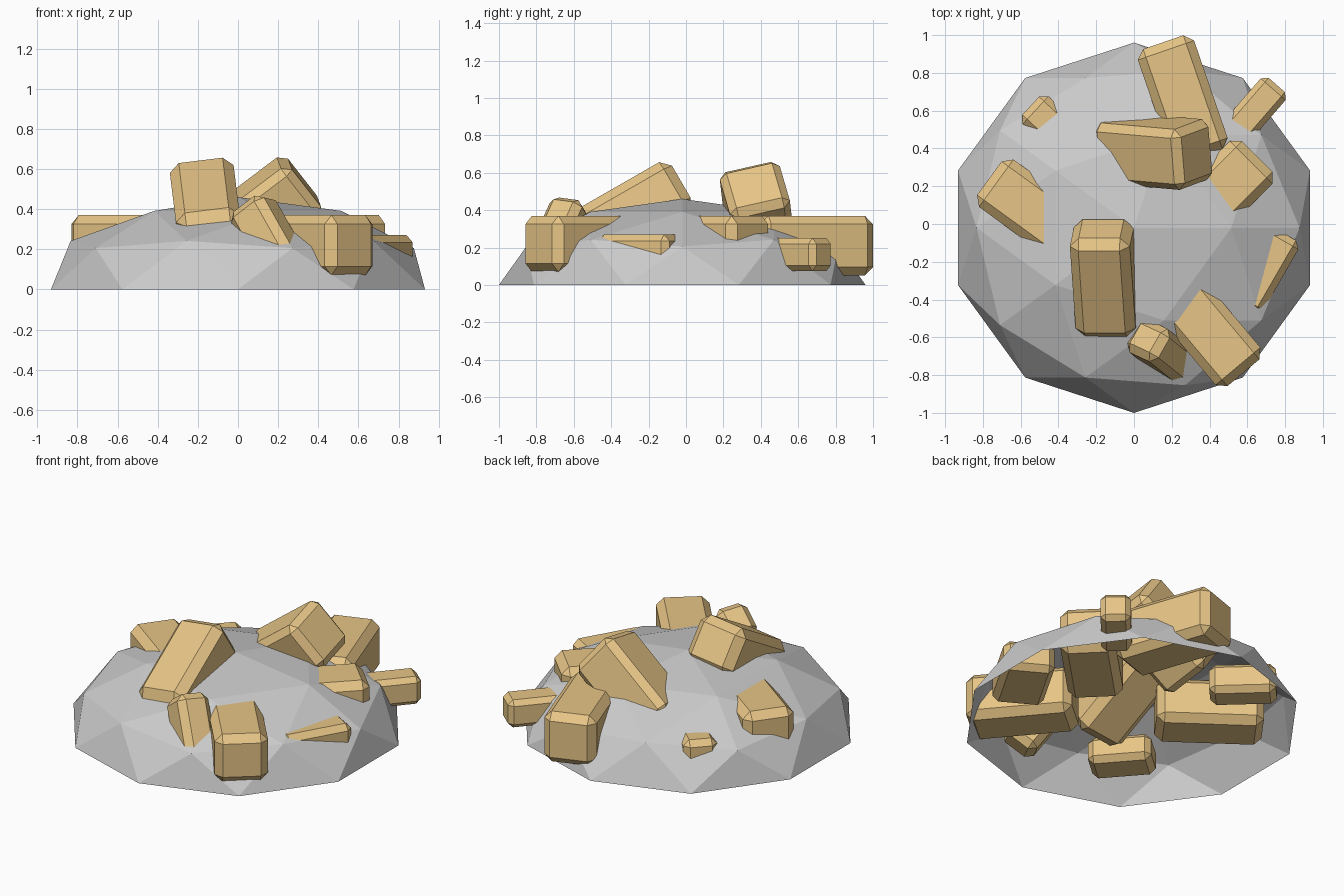
import bpy, bmesh
from math import radians
from mathutils import Matrix, Euler

if "Cube" in bpy.data.objects:
    bpy.data.objects.remove(bpy.data.objects["Cube"])

tan = bpy.data.materials.new("tan_stone")
tan.diffuse_color = (0.8, 0.56, 0.24, 1)
tan.use_nodes = True
tan.node_tree.nodes["Principled BSDF"].inputs["Base Color"].default_value = tan.diffuse_color


def finish(bm, name, mat=None):
    me = bpy.data.meshes.new(name)
    bm.to_mesh(me)
    bm.free()
    ob = bpy.data.objects.new(name, me)
    bpy.context.collection.objects.link(ob)
    if mat:
        me.materials.append(mat)
    return ob


def stone(name, loc, size, rot, bevel=0.05):
    """Chamfered block: centre, full size, rotation in degrees."""
    bm = bmesh.new()
    bmesh.ops.create_cube(bm, size=1)
    bmesh.ops.scale(bm, vec=size, verts=bm.verts)
    bmesh.ops.bevel(bm, geom=bm.edges[:], offset=bevel, segments=1,
                    affect='EDGES', profile=0.5)
    turn = Euler([radians(a) for a in rot]).to_matrix().to_4x4()
    bm.transform(Matrix.Translation(loc) @ turn)
    finish(bm, name, tan)


def flat_stone(name, x, y, length, width, z0, z1, yaw, bevel=0.045):
    """Level block resting between two heights."""
    stone(name, (x, y, (z0 + z1) / 2), (length, width, z1 - z0), (0, 0, yaw), bevel)


# Open low-poly mound: upper half of a squashed icosphere
bm = bmesh.new()
bmesh.ops.create_icosphere(bm, subdivisions=2, radius=1)
low = [f for f in bm.faces if f.calc_center_median().z < 0]
bmesh.ops.delete(bm, geom=low, context='FACES')
bm.transform(Matrix.Translation((0, -0.02, 0)) @ Matrix.Diagonal((0.98, 0.98, 0.46, 1)))
finish(bm, "mound_shell")

# Level stones pushed through the mound
flat_stone("stone_back", 0.258, 0.662, 0.635, 0.315, 0.05, 0.37, -71)
flat_stone("stone_front_right", 0.38, -0.55, 0.62, 0.31, 0.07, 0.37, -50)
flat_stone("stone_left", -0.515, 0.06, 0.62, 0.31, 0.08, 0.37, -36)
flat_stone("stone_right_back", 0.44, 0.145, 0.60, 0.32, 0.08, 0.37, 45)
flat_stone("stone_right", 0.648, -0.22, 0.44, 0.30, 0.08, 0.27, 60, 0.035)
flat_stone("stone_back_right", 0.625, 0.585, 0.40, 0.175, 0.075, 0.25, 49, 0.03)
flat_stone("stone_back_left", -0.406, 0.495, 0.385, 0.2, 0.08, 0.27, 137, 0.035)
flat_stone("stone_hidden", -0.37, -0.55, 0.37, 0.24, 0.06, 0.23, 131, 0.035)

# Tilted stones on the crown and front slope
stone("stone_crown_front", (-0.155, -0.285, 0.39), (0.32, 0.6, 0.3), (30, -7, 0), 0.05)
stone("stone_crown_back", (0.105, 0.385, 0.36), (0.57, 0.33, 0.32), (16, -37, -5), 0.04)
stone("stone_front_small", (0.155, -0.68, 0.25), (0.22, 0.2, 0.42), (-8, -35, -25), 0.04)
